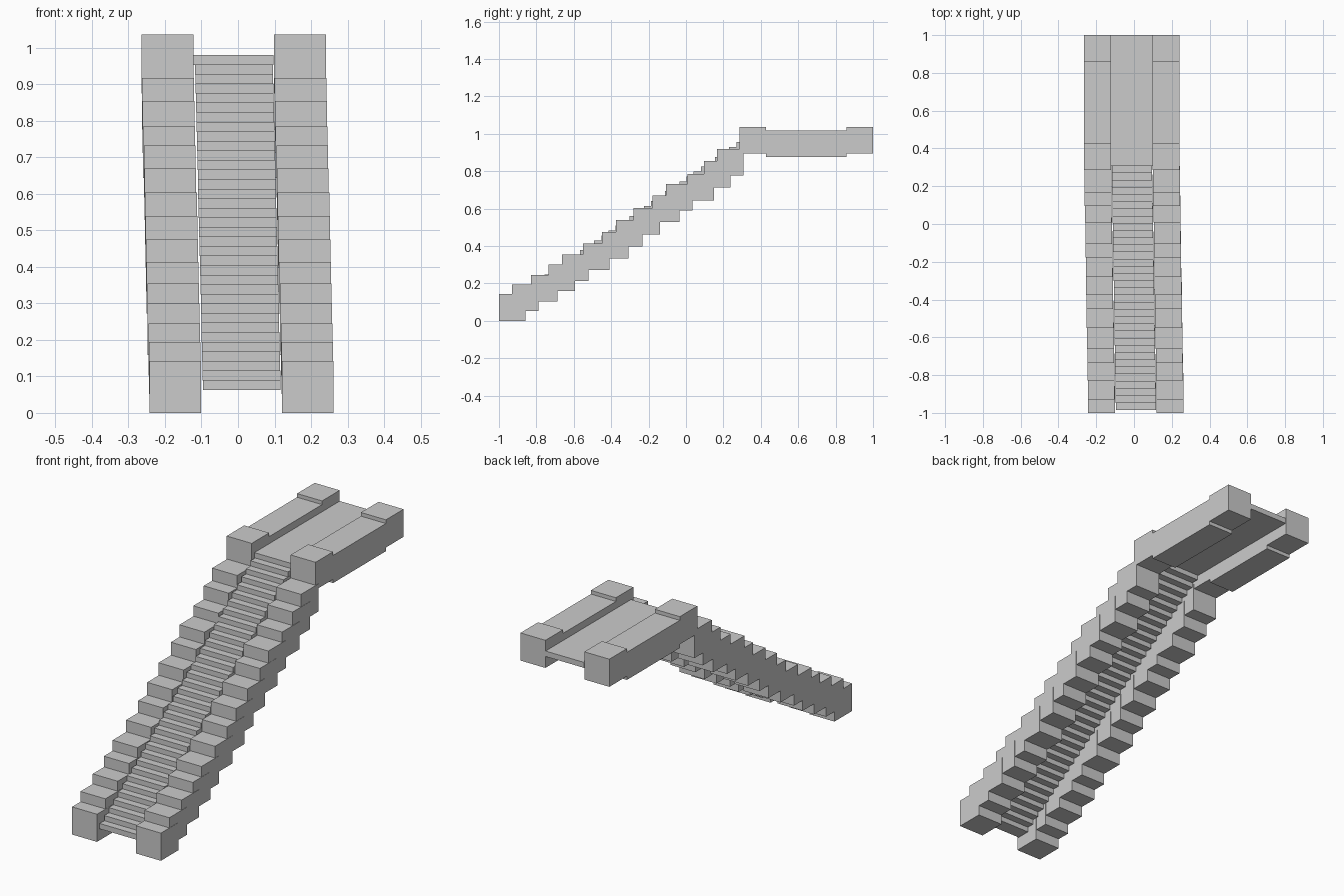
import bpy

if "Cube" in bpy.data.objects:
    bpy.data.objects.remove(bpy.data.objects["Cube"])

B = 0.142   # side block size


def box(name, x0, x1, y0, y1, z0, z1):
    bpy.ops.mesh.primitive_cube_add(size=1, location=((x0 + x1) / 2, (y0 + y1) / 2, (z0 + z1) / 2))
    ob = bpy.context.object
    ob.name = name
    ob.scale = (x1 - x0, y1 - y0, z1 - z0)
    bpy.ops.object.transform_apply(location=False, rotation=False, scale=True)
    return ob


def drift(y):
    # the flight leans slightly to the left as it climbs
    return -0.0215 * min(1, (y + 1) / 1.29)


def side_pair(name, y0, y1, z0):
    d = drift(y0)
    box(name + "_left", -0.243 + d, -0.101 + d, y0, y1, z0, z0 + B)
    box(name + "_right", 0.120 + d, 0.262 + d, y0, y1, z0, z0 + B)


# stepped side blocks: (front y, bottom z)
blocks = [(-1, 0), (-0.93, 0.052), (-0.828, 0.103), (-0.735, 0.158), (-0.663, 0.212),
          (-0.55, 0.272), (-0.45, 0.333), (-0.375, 0.398), (-0.28, 0.462), (-0.178, 0.528),
          (-0.107, 0.59), (0.008, 0.643), (0.095, 0.712), (0.165, 0.776), (0.286, 0.894)]
for y, z in blocks:
    side_pair("side_block", y, y + B, z)

# landing rails and end blocks
side_pair("landing_rail", 0.428, 0.857, 0.875)
side_pair("landing_end_block", 0.857, 1.0, 0.894)

# treads
N = 34
for i in range(N):
    y = -0.985 + i * 0.038
    z = 0.0625 + i * 0.0262
    d = drift(y)
    box("tread", -0.096 + d, 0.117 + d, y, y + 0.07, z, z + 0.0275)

# landing deck panels
edges = [0.307, 0.54, 0.77, 1.0]
for y0, y1 in zip(edges, edges[1:]):
    box("landing_panel", -0.1215, 0.0975, y0, y1, 0.953, 0.981)
